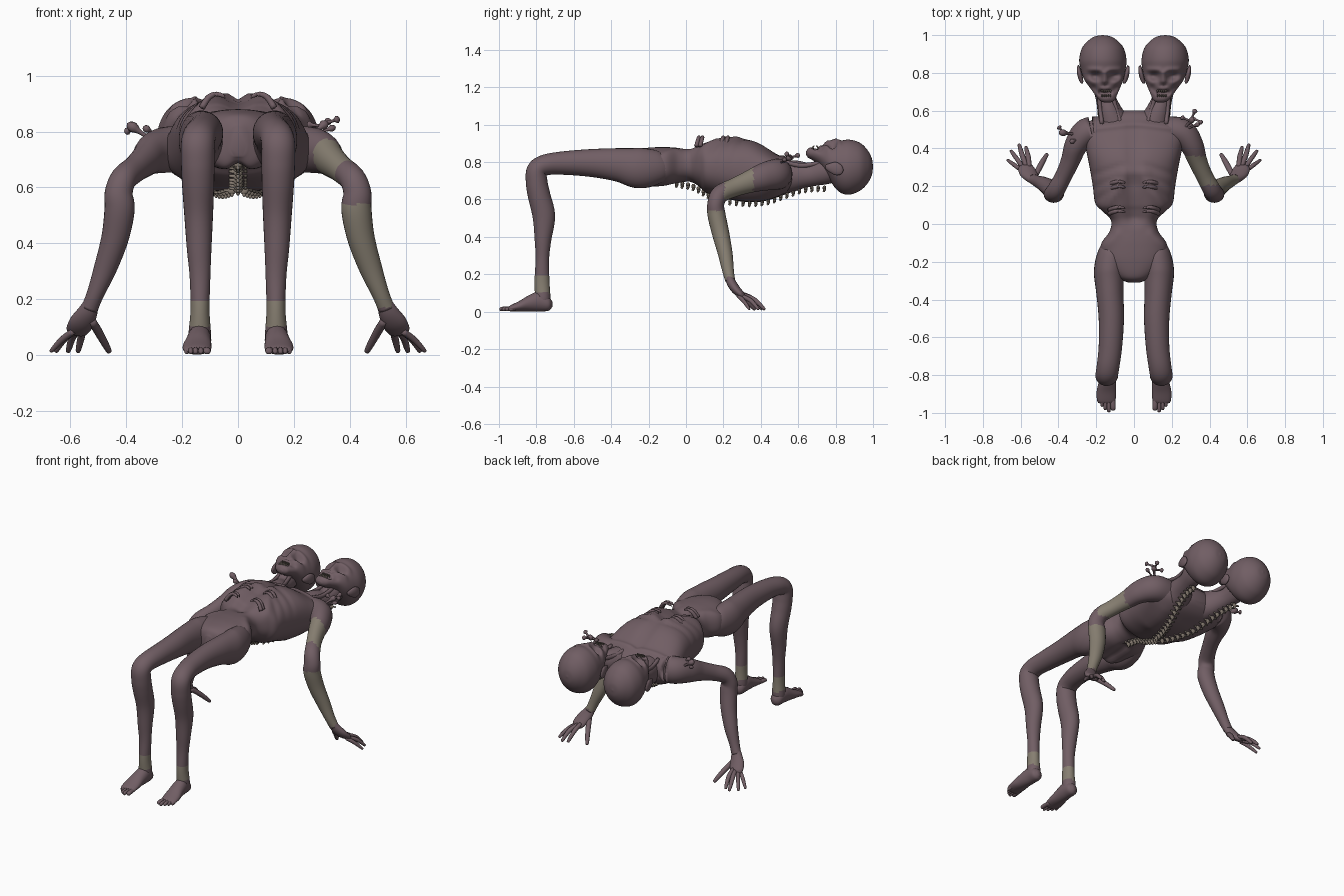
import bpy, bmesh, math
from mathutils import Vector


def material(name, rgb):
    m = bpy.data.materials.new(name)
    m.diffuse_color = (*rgb, 1)
    return m


SKIN = material("mauve skin", (0.165, 0.112, 0.128))
WRAP = material("tan wrapping", (0.24, 0.21, 0.165))
BONE = material("dull bone", (0.24, 0.20, 0.165))


def spline(rows, steps):
    """Smooth rows of numbers with a Catmull-Rom curve."""
    pts = [Vector(r) for r in rows]
    pts = [2 * pts[0] - pts[1]] + pts + [2 * pts[-1] - pts[-2]]
    out = []
    for i in range(1, len(pts) - 2):
        p0, p1, p2, p3 = pts[i - 1:i + 3]
        for k in range(steps):
            t = k / steps
            out.append(0.5 * (2 * p1 + (p2 - p0) * t + (2 * p0 - 5 * p1 + 4 * p2 - p3) * t * t
                              + (3 * p1 - p0 - 3 * p2 + p3) * t ** 3))
    return out + [pts[-2]]


def finish(bm, name, mats):
    bmesh.ops.recalc_face_normals(bm, faces=bm.faces)
    mesh = bpy.data.meshes.new(name)
    bm.to_mesh(mesh)
    bm.free()
    for m in mats:
        mesh.materials.append(m)
    for p in mesh.polygons:
        p.use_smooth = True
    ob = bpy.data.objects.new(name, mesh)
    bpy.context.collection.objects.link(ob)
    return ob


def loft(name, rows, s=1, n=20, steps=5, flat=False, power=1.0, mats=(SKIN,), shape=None, wrap=None):
    """Skin rows of (x, y, z, half width, half depth); s = -1 mirrors across x."""
    rows = spline([(r[0] * s, *r[1:]) for r in rows], steps)
    cen = [Vector(r[:3]) for r in rows]
    bm = bmesh.new()
    rings = []
    for i, r in enumerate(rows):
        t = Vector((0, 1, 0)) if flat else cen[min(i + 1, len(cen) - 1)] - cen[max(i - 1, 0)]
        t.normalize()
        side = Vector((1, 0, 0)) - t * t.x
        if side.length < 0.2:
            side = Vector((0, 1, 0)) - t * t.y
        side.normalize()
        up = t.cross(side)
        if flat:
            up = Vector((0, 0, 1))
        ring = []
        for k in range(n):
            c, d = math.cos(math.tau * k / n), math.sin(math.tau * k / n)
            c = math.copysign(abs(c) ** power, c)
            d = math.copysign(abs(d) ** power, d)
            co = cen[i] + side * c * max(r[3], 0.001) + up * d * max(r[4], 0.001)
            if shape:
                co.z += shape(co, cen[i].z)
            ring.append(bm.verts.new(co))
        rings.append(ring)
    for a, b in zip(rings, rings[1:]):
        for k in range(n):
            bm.faces.new((a[k], a[(k + 1) % n], b[(k + 1) % n], b[k]))
    bm.faces.new(rings[0])
    bm.faces.new(rings[-1])
    if wrap:
        for f in bm.faces:
            f.material_index = int(wrap(f.calc_center_median()))
    return finish(bm, name, mats)


def ridge(x, y, p, q, radius, height):
    """Soft ridge (or groove) along a segment seen from above."""
    p, q, v = Vector(p), Vector(q), Vector((x, y))
    d = q - p
    t = max(0, min(1, (v - p).dot(d) / max(d.length_squared, 1e-9)))
    return height * math.exp(-((v - p - d * t).length / radius) ** 2)


# Torso: hips, pinched waist, rib cage and shoulders
CHEST = [((.02, .53), (.27, .50), .018, .014), ((0, .25), (0, .5), .02, -.012),
         ((.05, .27), (.17, .06), .025, .014), ((.09, .38), (.2, .36), .07, .012),
         ((0, .04), (0, .2), .05, -.035), ((.1, -.05), (.17, -.12), .03, .012),
         ((.06, .31), (.22, .26), .014, -.007), ((.07, .25), (.22, .19), .014, -.007),
         ((.1, .19), (.21, .12), .014, -.007)]


def torso_shape(co, mid):
    x = abs(co.x)
    if co.z > mid:
        return sum(ridge(x, co.y, *c) for c in CHEST) * min(1, (co.z - mid) / .05)
    # shoulder blades and back furrow
    return -ridge(x, co.y, (.13, .3), (.16, .47), .05, .012) + ridge(x, co.y, (0, -.28), (0, -.1), .03, .03)


loft("torso", [(0, -.31, .76, .03, .06), (0, -.28, .76, .10, .10), (0, -.2, .77, .165, .107),
               (0, -.11, .775, .175, .105), (0, -.04, .783, .13, .095), (0, .02, .79, .122, .095),
               (0, .07, .785, .17, .115), (0, .11, .775, .205, .14), (0, .2, .77, .218, .162),
               (0, .3, .757, .235, .168), (0, .4, .738, .255, .15), (0, .48, .727, .27, .118),
               (0, .54, .722, .24, .09), (0, .58, .722, .15, .06), (0, .6, .722, .05, .03)],
     n=56, steps=7, flat=True, power=.86, shape=torso_shape)


def arm_wrap(c):
    return .17 < c.z < .54 and c.y < .26 or .205 < c.y < .36 and c.z > .6


FINGERS = [((.525, .25, .125), (.495, .31, .075), (.463, .365, .016), .015),
           ((.555, .30, .095), (.56, .355, .07), (.572, .405, .016), .013),
           ((.57, .305, .09), (.592, .365, .065), (.607, .417, .016), .013),
           ((.585, .295, .085), (.62, .345, .06), (.65, .385, .016), .012),
           ((.59, .28, .085), (.63, .31, .055), (.667, .337, .016), .011)]
TOES = [(.111, -.987, .014), (.133, -.997, .010), (.152, -.985, .010), (.169, -.968, .009), (.184, -.948, .009)]

for s, tag in ((1, "right"), (-1, "left")):
    # Arm with wrapped bands on one side, then palm and fingers
    loft(tag + "_arm", [(.16, .5, .735, .07, .08), (.25, .485, .735, .075, .083), (.305, .42, .722, .062, .075),
                        (.335, .34, .695, .051, .06), (.37, .26, .665, .045, .05), (.41, .185, .63, .047, .048),
                        (.427, .16, .58, .05, .045), (.424, .163, .52, .054, .048), (.44, .185, .42, .049, .046),
                        (.475, .21, .31, .041, .039), (.51, .225, .22, .031, .031), (.532, .237, .165, .03, .026)],
         s, 24, 7, mats=(SKIN, WRAP), wrap=arm_wrap if s > 0 else None)
    loft(tag + "_palm", [(.523, .228, .19, .026, .022), (.54, .245, .15, .037, .025), (.56, .27, .115, .045, .024),
                         (.577, .30, .087, .04, .018), (.584, .312, .078, .028, .01)], s)
    for i, (a, b, c, r) in enumerate(FINGERS):
        end = [c[k] + (c[k] - b[k]) * .06 for k in range(3)]
        loft(f"{tag}_finger_{i}", [(*a, r, r), (*b, r * 1.05, r), (*c, r * .7, r * .65), (*end, .001, .001)], s, 10, 4)

    # Bent leg: thigh, knee, shin, wrapped ankle
    loft(tag + "_leg", [(.11, -.08, .79, .04, .05), (.12, -.15, .775, .07, .09), (.132, -.25, .768, .08, .108),
                        (.128, -.36, .785, .072, .09), (.12, -.5, .795, .067, .075), (.125, -.65, .795, .062, .063),
                        (.137, -.75, .785, .06, .056), (.144, -.797, .755, .06, .055), (.144, -.798, .69, .06, .058),
                        (.143, -.785, .62, .058, .06), (.141, -.76, .51, .052, .06), (.139, -.765, .38, .044, .044),
                        (.136, -.768, .28, .037, .036), (.136, -.77, .16, .034, .04), (.137, -.765, .07, .04, .04),
                        (.137, -.765, .03, .03, .03)],
         s, 28, 7, mats=(SKIN, WRAP), wrap=lambda c: .1 < c.z < .188)
    loft(tag + "_foot", [(.137, -.715, .04, .012, .015), (.137, -.735, .043, .036, .038), (.138, -.785, .055, .042, .053),
                         (.142, -.84, .045, .046, .043), (.146, -.89, .03, .052, .028), (.147, -.935, .019, .048, .017),
                         (.147, -.95, .016, .035, .01)], s, 20, 5, flat=True)
    for i, (x, y, r) in enumerate(TOES):
        loft(f"{tag}_toe_{i}", [(.147 + (x - .147) * .9, -.915, .018, r, .012), (x, y + .02, .016, r, .012),
                                (x, y + .004, .011, r * .8, .009), (x, y, .01, .001, .001)], s, 10, 4)

    # Neck, with thin cords running from chest to jaw
    loft(tag + "_neck", [(.09, .47, .715, .09, .09), (.11, .54, .722, .085, .088), (.13, .6, .73, .065, .078),
                         (.15, .67, .732, .053, .062), (.163, .74, .75, .06, .07), (.165, .8, .77, .07, .07)], s, 24)
    for x0, x1 in ((.07, .125), (.17, .19)):
        loft(f"{tag}_neck_cord", [(x0, .53, .80, .012, .012), ((x0 + x1) / 2, .62, .782, .011, .013),
                                  (x1, .74, .80, .012, .012)], s, 10)

    # Head facing upward, features pressed into the face
    def face(co, mid):
        if co.z < mid:
            return 0
        x, y = abs(abs(co.x) - .155), co.y
        h = ridge(x, y, (.045, .783), (.052, .783), .021, -.03)
        h += ridge(x, y, (.02, .815), (.08, .818), .014, .011)
        h += ridge(x, y, (0, .745), (0, .80), .013, .022)
        h += ridge(x, y, (.008, .735), (.008, .74), .009, -.016)
        h += ridge(x, y, (.06, .752), (.09, .762), .018, .013)
        h += ridge(x, y, (.055, .71), (.06, .715), .018, -.014)
        h += ridge(x, y, (0, .69), (.022, .695), .013, -.04)
        return h * min(1, (co.z - mid) / .05)

    loft(tag + "_head", [(.165, 1.0, .775, .002, .002), (.165, .993, .775, .042, .046), (.165, .97, .775, .078, .09),
                         (.165, .93, .775, .111, .128), (.165, .87, .773, .125, .147), (.163, .815, .777, .118, .133),
                         (.16, .765, .802, .104, .095), (.153, .72, .832, .079, .057), (.147, .68, .845, .056, .037),
                         (.143, .655, .848, .04, .026), (.142, .642, .848, .015, .01)],
         s, 64, 10, flat=True, shape=face)
    for side in (-1, 1):
        ex = .163 + side * .118
        loft(f"{tag}_ear", [(ex - side * .006, .745, .775, .006, .01), (ex, .765, .77, .012, .023),
                            (ex + side * .008, .80, .765, .013, .036), (ex + side * .013, .83, .76, .008, .025),
                            (ex + side * .012, .842, .757, .001, .003)], s, 14, 4, flat=True)
    for row, y, tip in ((0, .709, -.014), (1, .674, .014)):
        for k in range(-2, 3):
            x = .147 + k * .011
            loft(f"{tag}_tooth", [(x, y, .868, .005, .005), (x, y + tip / 2, .884, .004, .004),
                                  (x, y + tip, .886, .001, .001)], s, 8, 2, mats=(BONE,))

    # Hooked rib ends breaking through the belly
    for y in (.065, .085, .195, .22):
        loft(f"{tag}_rib_hook", [(.13, y - .01, .885, .012, .012), (.105, y, .922, .011, .011),
                                 (.078, y + .004, .934, .009, .009), (.055, y, .928, .007, .007),
                                 (.046, y - .002, .918, .001, .001)], s, 10, 4)


def shard(a, b, r):
    """Thin stem with a knobbed, forked end."""
    a, b = Vector(a), Vector(b)
    d = b - a
    rows = [(*(a + d * t), r * w, r * w) for t, w in ((0, 1), (.6, .7), (.85, 1.7), (1, 1.2), (1.06, .1))]
    loft("shoulder_shard", rows, 1, 8, 3)


# Bone shards sticking out of both shoulders
shard((.25, .49, .78), (.315, .56, .83), .010)
shard((.315, .56, .83), (.36, .535, .845), .008)
shard((.30, .545, .82), (.325, .605, .838), .008)
shard((.30, .545, .82), (.25, .565, .825), .008)
shard((.27, .5, .79), (.345, .53, .815), .007)
shard((-.28, .47, .75), (-.39, .485, .825), .011)
shard((-.37, .48, .81), (-.40, .515, .80), .008)
shard((-.27, .46, .77), (-.335, .435, .815), .008)


def vertebra(p, size):
    """Round body, downward spine and two side wings."""
    x, y, z = p
    for name, dx, dy, dz, r in (("spine_tip", 0, -.006, -1.0, .40), ("spine_wing", 1.5, .004, .1, .32),
                                ("spine_wing", -1.5, .004, .1, .32)):
        e = (x + dx * size, y + dy, z + dz * size)
        m = ((x + e[0]) / 2, y, (z + e[2]) / 2)
        loft(name, [(x, y, z + size * .3, size * .5, size * .5), (*m, size * r, size * r),
                    (*e, size * .25, size * .25)], 1, 8, 2, mats=(BONE,))
    bm = bmesh.new()
    bmesh.ops.create_uvsphere(bm, u_segments=12, v_segments=8, radius=size * .75)
    for v in bm.verts:
        v.co = Vector((v.co.x * 1.1, v.co.y * .65, v.co.z)) + Vector(p)
    finish(bm, "vertebra", (BONE,))


# Spine along the underside, splitting into one branch per neck
for p in spline([(0, -.05, .685), (0, .04, .668), (0, .12, .625), (0, .2, .595)], 3):
    vertebra(p, .021)
for s in (1, -1):
    for p in spline([(.022 * s, .235, .588), (.055 * s, .34, .58), (.09 * s, .44, .59),
                     (.12 * s, .54, .625), (.145 * s, .64, .655), (.16 * s, .74, .66)], 3):
        vertebra(p, .019)
